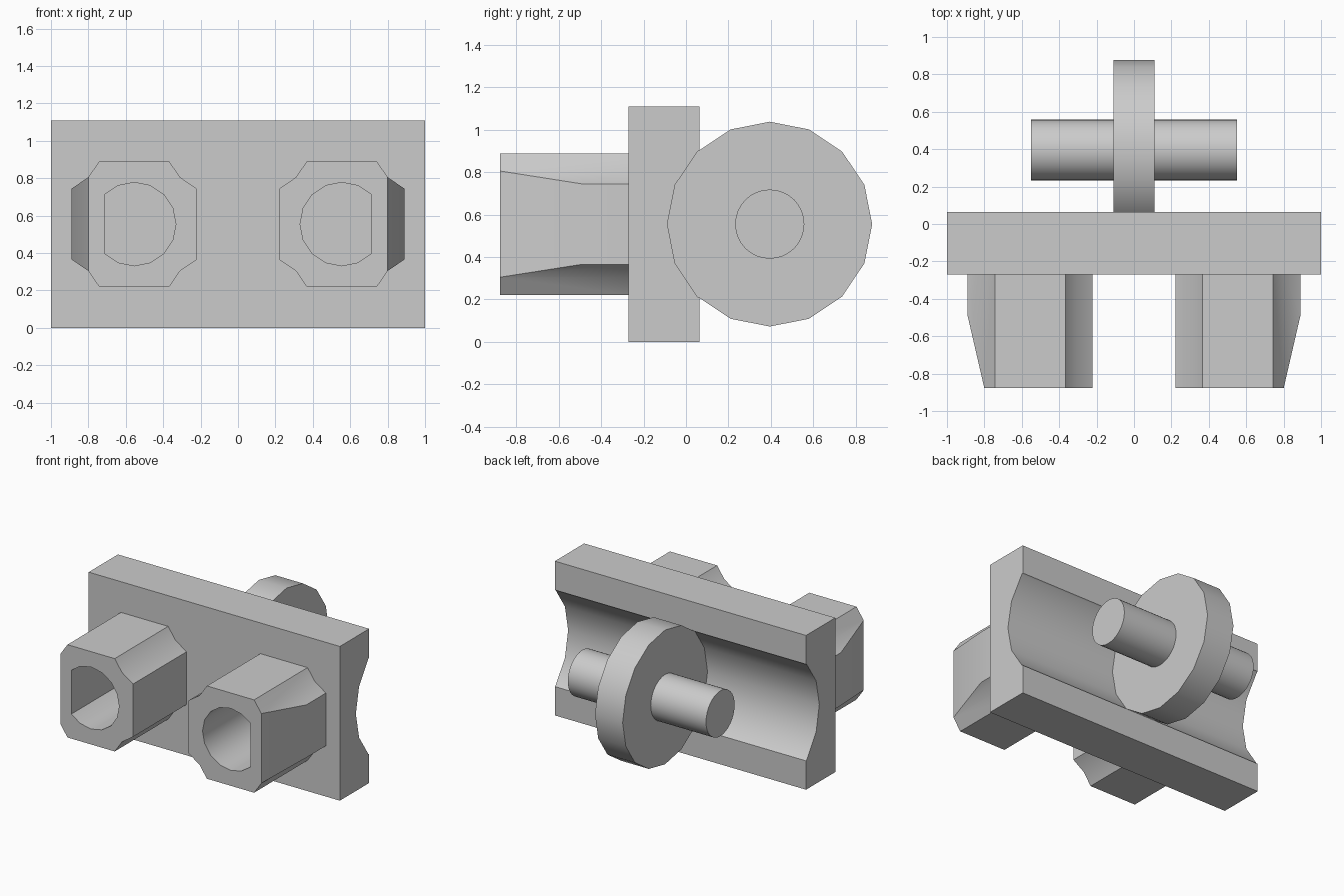
import bpy, bmesh
from math import sin, cos, pi, radians

cube = bpy.data.objects.get("Cube")
if cube:
    bpy.data.objects.remove(cube, do_unlink=True)

grey = bpy.data.materials.new("light_grey")
grey.use_nodes = True
grey.diffuse_color = (0.6, 0.6, 0.6, 1)
grey.node_tree.nodes["Principled BSDF"].inputs["Base Color"].default_value = (0.6, 0.6, 0.6, 1)

MID_Z = 0.555
WHEEL_Y, WHEEL_R = 0.395, 0.483
PLATE_FRONT, PLATE_BACK = -0.27, 0.063
TIP = -0.878


def prism(name, points, axis, lo, hi):
    """Extrude a 2D outline along one axis."""
    def place(p, d):
        co = list(p)
        co.insert("xyz".index(axis), d)
        return co
    bm = bmesh.new()
    face = bm.faces.new([bm.verts.new(place(p, lo)) for p in points])
    ext = bmesh.ops.extrude_face_region(bm, geom=[face])["geom"]
    for v in ext:
        if isinstance(v, bmesh.types.BMVert):
            v.co["xyz".index(axis)] = hi
    if len(bm.faces) < len(points) + 2:
        bm.faces.new([v for v in face.verts])
    bmesh.ops.recalc_face_normals(bm, faces=bm.faces)
    mesh = bpy.data.meshes.new(name)
    bm.to_mesh(mesh)
    bm.free()
    mesh.materials.append(grey)
    obj = bpy.data.objects.new(name, mesh)
    bpy.context.collection.objects.link(obj)
    return obj


def circle(cx, cy, r, sides, skip=()):
    return [(cx + r * cos(2 * pi * i / sides), cy + r * sin(2 * pi * i / sides))
            for i in range(sides) if i not in skip]


def select(obj):
    bpy.ops.object.select_all(action='DESELECT')
    obj.select_set(True)
    bpy.context.view_layer.objects.active = obj


def cut(obj, cutter):
    cutter.hide_render = True
    mod = obj.modifiers.new("cut", 'BOOLEAN')
    mod.operation = 'DIFFERENCE'
    mod.solver = 'EXACT'
    mod.object = cutter
    select(obj)
    bpy.ops.object.modifier_apply(modifier=mod.name)
    bpy.data.objects.remove(cutter, do_unlink=True)


def smooth(obj):
    select(obj)
    bpy.ops.object.shade_smooth_by_angle(angle=radians(30))


# Plate with a rounded channel along its back
channel = [p for p in circle(WHEEL_Y, MID_Z, WHEEL_R, 16) if p[0] < PLATE_BACK]
channel.sort(key=lambda p: p[1])
top = 2 * MID_Z
back = [(PLATE_BACK, 0)] + [(PLATE_BACK, channel[0][1] - 0.006)] + channel
back += [(PLATE_BACK, channel[-1][1] + 0.006), (PLATE_BACK, top)]
smooth(prism("back_plate", [(PLATE_FRONT, top), (PLATE_FRONT, 0)] + back, "x", -1, 1))

# Wheel and axle
smooth(prism("wheel", circle(WHEEL_Y, MID_Z, WHEEL_R, 16), "x", -0.11, 0.11))
smooth(prism("axle", circle(WHEEL_Y, MID_Z, 0.163, 32), "x", -0.55, 0.55))

# Hollow notched-corner pegs, tapered on the outer side
corner = [(0.334, 0.19), (0.246, 0.25), (0.188, 0.334)]
outline = corner + [(-x, z) for x, z in reversed(corner)]
outline += [(-x, -z) for x, z in outline]
for side, s in (("left", 1), ("right", -1)):
    peg = prism(side + "_peg", [(s * (0.555 + x), MID_Z + z) for x, z in outline],
                "y", TIP, PLATE_FRONT + 0.01)
    wedge = [(0.915, -0.38), (0.772, -1), (1.1, -1), (1.1, -0.38)]
    cut(peg, prism("wedge_cutter", [(s * x, y) for x, y in wedge], "z", 0, top))
    bore = circle(0.555, MID_Z, 0.223, 16, skip=(15, 0, 1))
    cut(peg, prism("bore_cutter", [(s * x, z) for x, z in bore], "y", -1, 0))
    smooth(peg)
